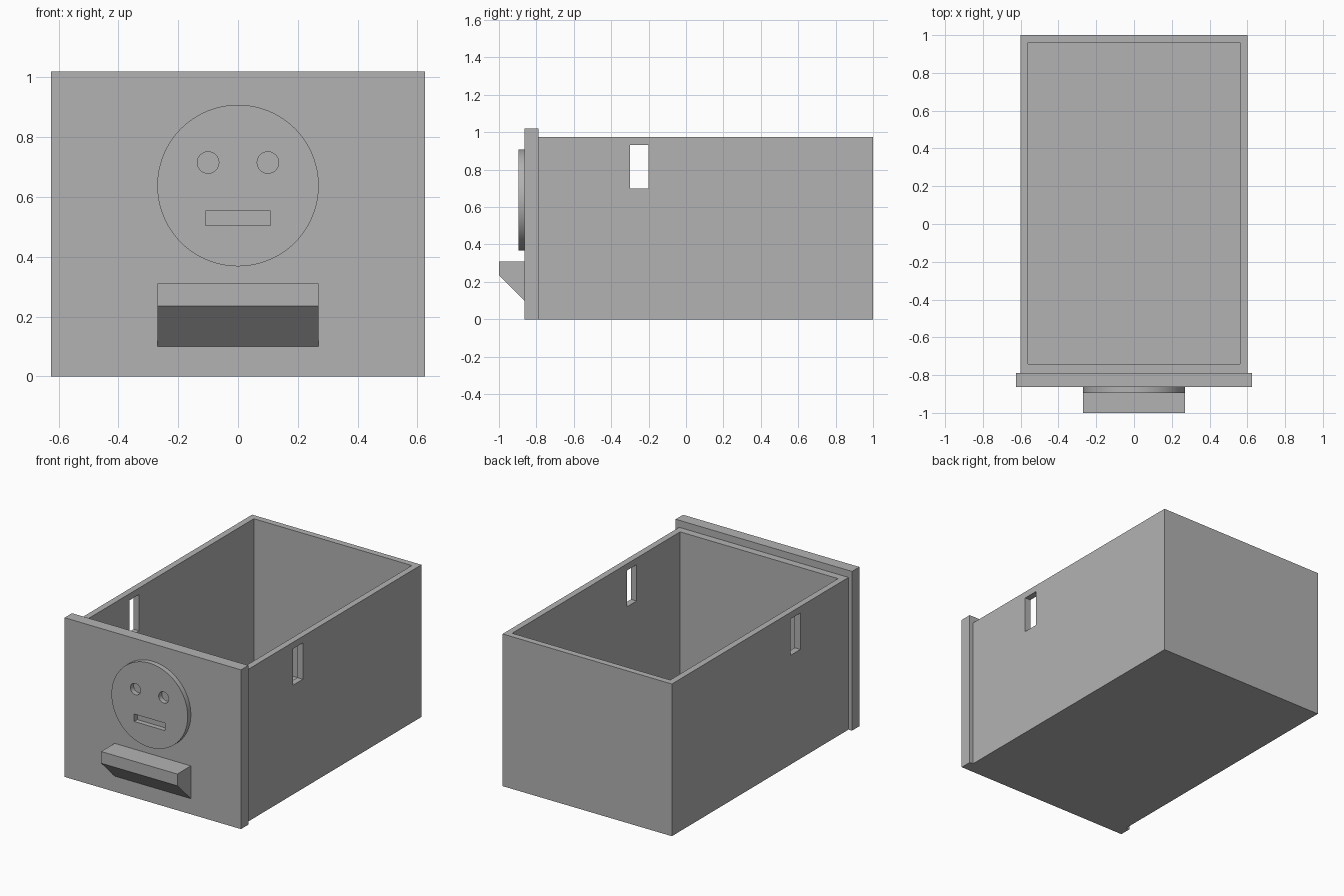
import bpy
import bmesh
import math
from mathutils import Vector

default = bpy.data.objects.get("Cube")
if default:
    bpy.data.objects.remove(default, do_unlink=True)

# One plain grey for the whole model
grey = bpy.data.materials.new("plain_grey")
grey.use_nodes = True
colour = (0.448, 0.448, 0.448, 1)
grey.diffuse_color = colour
grey.node_tree.nodes["Principled BSDF"].inputs["Base Color"].default_value = colour


def finish(bm, name):
    bmesh.ops.recalc_face_normals(bm, faces=bm.faces)
    mesh = bpy.data.meshes.new(name)
    bm.to_mesh(mesh)
    bm.free()
    mesh.materials.append(grey)
    obj = bpy.data.objects.new(name, mesh)
    bpy.context.collection.objects.link(obj)
    return obj


def block(name, low, high):
    low, high = Vector(low), Vector(high)
    bm = bmesh.new()
    bmesh.ops.create_cube(bm, size=1)
    bmesh.ops.scale(bm, vec=high - low, verts=bm.verts)
    bmesh.ops.translate(bm, vec=(low + high) / 2, verts=bm.verts)
    return finish(bm, name)


def extrude(name, points, offset):
    """Solid made by pushing a flat outline along an offset."""
    bm = bmesh.new()
    face = bm.faces.new([bm.verts.new(p) for p in points])
    moved = bmesh.ops.extrude_face_region(bm, geom=[face], use_keep_orig=True)["geom"]
    verts = [v for v in moved if isinstance(v, bmesh.types.BMVert)]
    bmesh.ops.translate(bm, vec=offset, verts=verts)
    return finish(bm, name)


def disc(name, x, z, radius, front, back, sides):
    ring = [(x + radius * math.cos(math.tau * i / sides), front,
             z + radius * math.sin(math.tau * i / sides)) for i in range(sides)]
    return extrude(name, ring, (0, back - front, 0))


def cut(target, cutters):
    for cutter in cutters:
        mod = target.modifiers.new(cutter.name, "BOOLEAN")
        mod.operation = "DIFFERENCE"
        mod.solver = "EXACT"
        mod.object = cutter
        # Apply the cut, then discard the helper
        bpy.context.view_layer.objects.active = target
        bpy.ops.object.modifier_apply(modifier=mod.name)
        bpy.data.objects.remove(cutter, do_unlink=True)


PANEL_FRONT, PANEL_BACK = -0.863, -0.788
FACE_FRONT = -0.895

# Open box with a slot through both side walls
box = block("drawer_box", (-0.6, PANEL_BACK, 0), (0.6, 1, 0.975))
cut(box, [
    block("cavity_cutter", (-0.56, -0.74, 0.04), (0.56, 0.96, 1.2)),
    block("slot_cutter", (-0.8, -0.3, 0.7), (0.8, -0.2, 0.933)),
])

# Wider, taller front panel
block("front_panel", (-0.625, PANEL_FRONT, 0), (0.625, PANEL_BACK, 1.02))

# Round face with pierced eyes and mouth
face = disc("face_disc", 0, 0.638, 0.27, FACE_FRONT, PANEL_FRONT, 96)
cutters = [disc("eye_cutter", x, 0.715, 0.036, -1, -0.8, 32) for x in (-0.1, 0.1)]
cutters.append(block("mouth_cutter", (-0.109, -1, 0.505), (0.109, -0.8, 0.553)))
cut(face, cutters)
bpy.ops.object.select_all(action="DESELECT")
face.select_set(True)
bpy.context.view_layer.objects.active = face
bpy.ops.object.shade_smooth_by_angle(angle=math.radians(30))

# Wedge handle with a sloping underside
profile = [(PANEL_FRONT, 0.31), (-1, 0.31), (-1, 0.235), (PANEL_FRONT, 0.1)]
extrude("handle", [(-0.27, y, z) for y, z in profile], (0.54, 0, 0))
